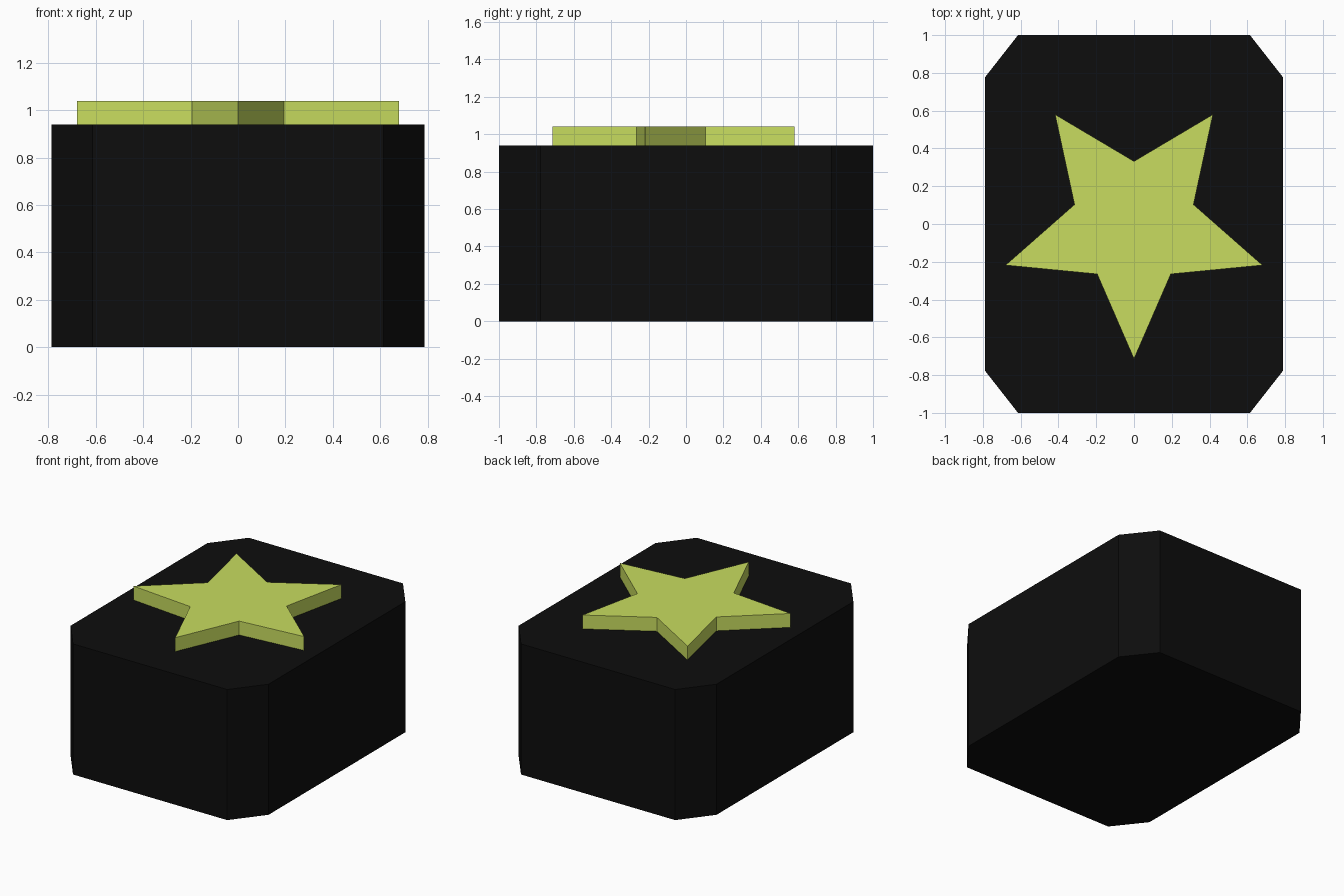
import bpy, bmesh

if "Cube" in bpy.data.objects:
    bpy.data.objects.remove(bpy.data.objects["Cube"])


def material(name, color):
    m = bpy.data.materials.new(name)
    m.diffuse_color = color
    m.use_nodes = True
    m.node_tree.nodes["Principled BSDF"].inputs["Base Color"].default_value = m.diffuse_color
    return m


def prism(name, outline, z0, z1, mat):
    """Extrude a flat outline upward into a closed flat-shaded solid."""
    bm = bmesh.new()
    face = bm.faces.new([bm.verts.new((x, y, z0)) for x, y in outline])
    res = bmesh.ops.extrude_face_region(bm, geom=[face], use_keep_orig=True)
    top = [v for v in res["geom"] if isinstance(v, bmesh.types.BMVert)]
    bmesh.ops.translate(bm, verts=top, vec=(0, 0, z1 - z0))
    bmesh.ops.recalc_face_normals(bm, faces=bm.faces)
    mesh = bpy.data.meshes.new(name)
    bm.to_mesh(mesh)
    bm.free()
    mesh.materials.append(mat)
    obj = bpy.data.objects.new(name, mesh)
    bpy.context.collection.objects.link(obj)
    return obj


black = material("black", (0.004, 0.004, 0.004, 1))
lime = material("lime", (0.58, 0.72, 0.115, 1))

# Block with chamfered corners
right = [(0.614, -1.0), (0.788, -0.778), (0.788, 0.778), (0.614, 1.0)]
prism("block", right + [(-x, -y) for x, y in right], 0, 0.94, black)

# Raised star, mirrored from its right half
half = [(0.195, -0.265), (0.68, -0.218), (0.315, 0.103), (0.418, 0.58)]
star = [(0, -0.714)] + half + [(0, 0.332)] + [(-x, y) for x, y in reversed(half)]
prism("star", star, 0.94, 1.04, lime)
